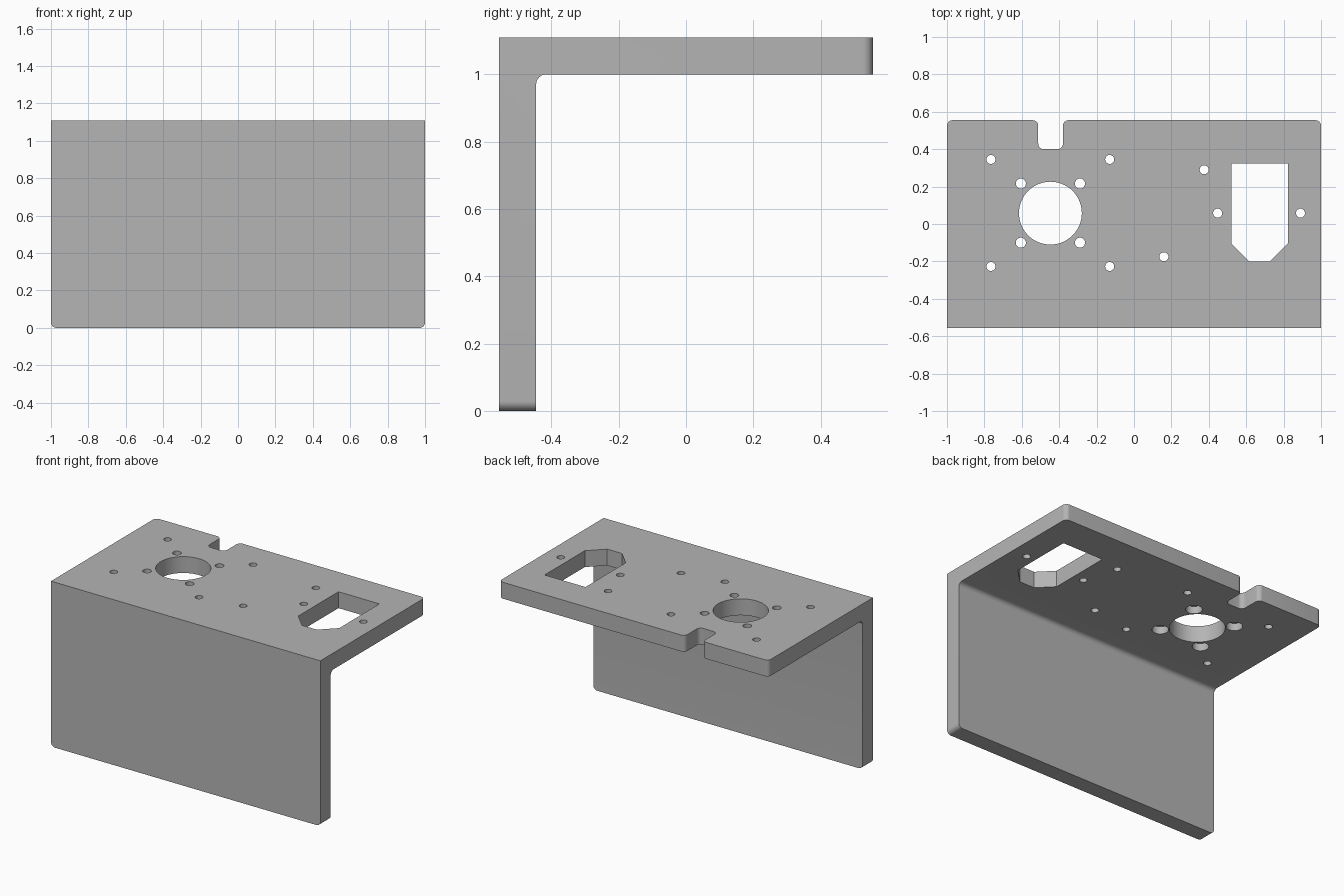
import bpy, bmesh
from math import cos, sin, pi, radians
from mathutils import Vector

if "Cube" in bpy.data.objects:
    bpy.data.objects.remove(bpy.data.objects["Cube"], do_unlink=True)

HALF, H, T, R = 0.555, 1.11, 0.11, 0.03   # half depth, height, thickness, corner radius

steel = bpy.data.materials.new("plain grey metal")
steel.use_nodes = True
grey = (0.46, 0.46, 0.46, 1)
steel.diffuse_color = grey
steel.node_tree.nodes["Principled BSDF"].inputs["Base Color"].default_value = grey


def prism(name, outline, axis):
    """Extrude a closed outline of 3D points along the axis vector."""
    bm = bmesh.new()
    face = bm.faces.new([bm.verts.new(p) for p in outline])
    new = bmesh.ops.extrude_face_region(bm, geom=[face])["geom"]
    bmesh.ops.translate(bm, vec=axis, verts=[v for v in new if isinstance(v, bmesh.types.BMVert)])
    bmesh.ops.recalc_face_normals(bm, faces=bm.faces)
    mesh = bpy.data.meshes.new(name)
    bm.to_mesh(mesh)
    bm.free()
    obj = bpy.data.objects.new(name, mesh)
    mesh.materials.append(steel)
    bpy.context.collection.objects.link(obj)
    return obj


def arc(cx, cy, r, start, end, n=8):
    angles = [radians(start + (end - start) * i / n) for i in range(n + 1)]
    return [(cx + r * cos(a), cy + r * sin(a)) for a in angles]


# L-shaped bracket body
profile = [(-HALF, 0), (-HALF + T, 0), (-HALF + T, H - T), (HALF, H - T), (HALF, H), (-HALF, H)]
bracket = prism("angle_bracket", [(-1, y, z) for y, z in profile], Vector((2, 0, 0)))

# Rounded free corners and the inner bend
bm = bmesh.new()
bm.from_mesh(bracket.data)


def is_rounded(edge):
    a, b = (v.co for v in edge.verts)
    along_x = abs(a.x - b.x) > 1
    free_back = not along_x and min(a.y, b.y) > HALF - 0.01
    free_bottom = not along_x and max(a.z, b.z) < 0.01
    inner = along_x and abs(a.y + HALF - T) < 0.01 and abs(a.z - H + T) < 0.01
    return free_back or free_bottom or inner


bmesh.ops.bevel(bm, geom=[e for e in bm.edges if is_rounded(e)], offset=R,
                offset_type='OFFSET', segments=8, profile=0.5, affect='EDGES')
bm.to_mesh(bracket.data)
bm.free()


def cut(outline, low=H - T - 0.1, high=H + 0.1):
    """Remove a vertical prism from the top plate."""
    tool = prism("cutter", [(x, y, low) for x, y in outline], Vector((0, 0, high - low)))
    mod = bracket.modifiers.new("cut", 'BOOLEAN')
    mod.object, mod.operation, mod.solver = tool, 'DIFFERENCE', 'EXACT'
    bpy.context.view_layer.objects.active = bracket
    bpy.ops.object.modifier_apply(modifier=mod.name)
    bpy.data.objects.remove(tool, do_unlink=True)


def circle(x, y, r, n=32):
    return arc(x, y, r, 0, 360, n)[:-1]


# Large bore with four counterbored bolt holes
bx, by, pitch = -0.447, 0.058, 0.158
cut(circle(bx, by, 0.168, 64))
for sx in (-1, 1):
    for sy in (-1, 1):
        x, y = bx + sx * pitch, by + sy * pitch
        cut(circle(x, y, 0.027))
        cut(circle(x, y, 0.05), high=H - T + 0.05)

# Plain mounting holes
for x, y in [(-0.765, 0.345), (-0.13, 0.345), (-0.765, -0.227), (-0.13, -0.227),
             (0.375, 0.29), (0.16, -0.175), (0.447, 0.058), (0.89, 0.058)]:
    cut(circle(x, y, 0.024))

# Window with two chamfered corners
cut([(0.52, 0.323), (0.824, 0.323), (0.824, -0.103), (0.725, -0.2), (0.615, -0.2), (0.52, -0.103)])

# Rounded notch in the back edge
left, right, floor = -0.512, -0.38, 0.4
cut([(left - R, 0.7)] + arc(left - R, HALF - R, R, 90, 0)
    + arc(left + R, floor + R, R, 180, 270) + arc(right - R, floor + R, R, 270, 360)
    + arc(right + R, HALF - R, R, 180, 90) + [(right + R, 0.7)])

# Smooth curved walls, crisp edges
for o in bpy.context.selected_objects:
    o.select_set(False)
bracket.select_set(True)
bpy.context.view_layer.objects.active = bracket
bpy.ops.object.shade_smooth_by_angle(angle=radians(30))
